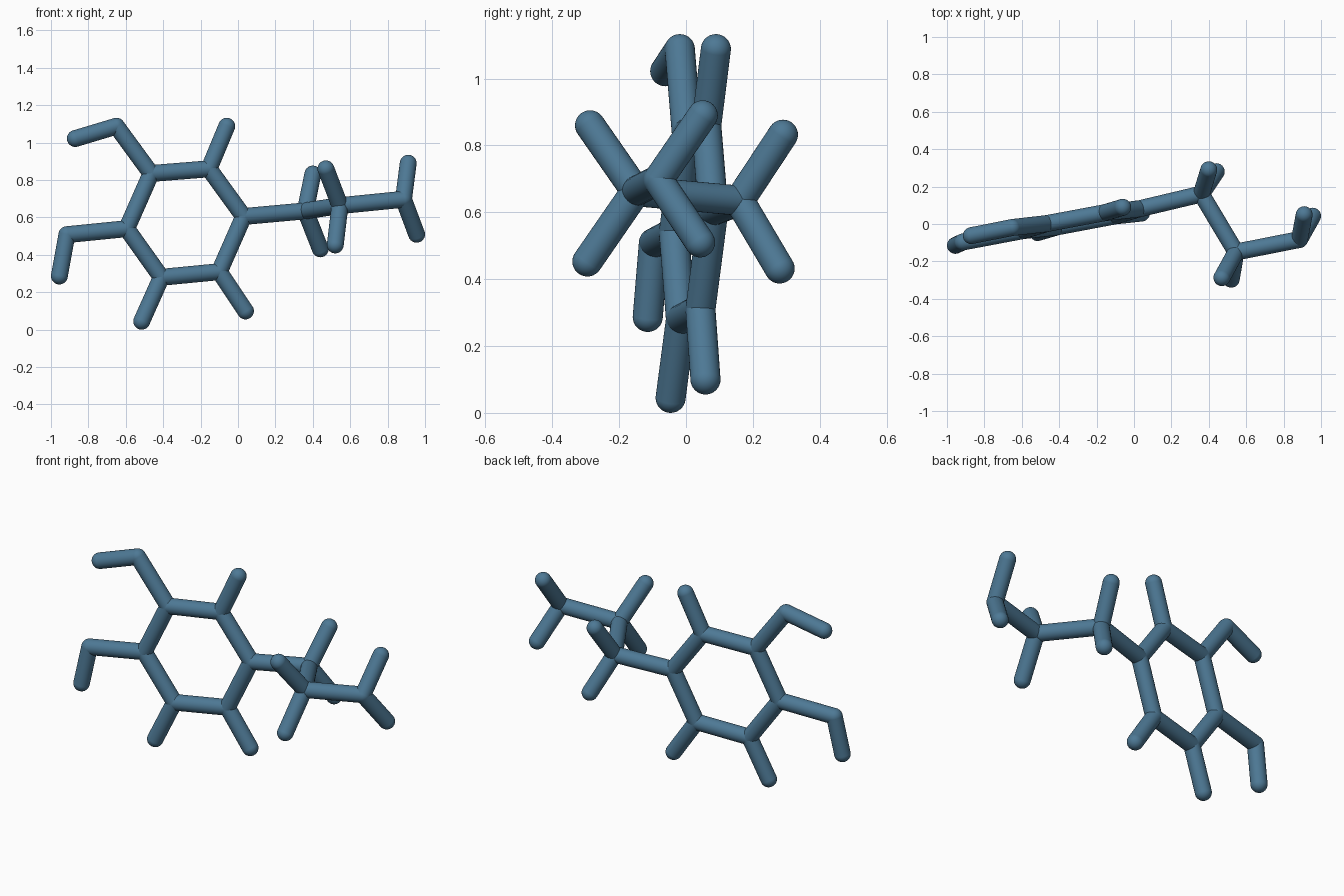
import bpy, bmesh
from mathutils import Vector, Matrix

if "Cube" in bpy.data.objects:
    bpy.data.objects.remove(bpy.data.objects["Cube"])

R = 0.045

mat = bpy.data.materials.new("blue")
mat.diffuse_color = (0.075, 0.19, 0.30, 1)
mat.use_nodes = True
mat.node_tree.nodes["Principled BSDF"].inputs["Base Color"].default_value = mat.diffuse_color


def flat(x, z):
    """Point on the tilted plane of the ring."""
    return (x, 0.046 + 0.183 * x + 0.05 * z, z)


def sticks(name, paths):
    """Round sticks along each path, with a ball at every point."""
    bm = bmesh.new()
    balls = set()
    for path in paths:
        pts = [Vector(p) for p in path]
        for a, b in zip(pts, pts[1:]):
            d = b - a
            turn = d.to_track_quat('Z', 'Y').to_matrix().to_4x4()
            bmesh.ops.create_cone(bm, cap_ends=False, segments=32, radius1=R, radius2=R,
                                  depth=d.length,
                                  matrix=Matrix.Translation((a + b) / 2) @ turn)
        balls.update(tuple(p) for p in pts)
    for p in sorted(balls):
        bmesh.ops.create_uvsphere(bm, u_segments=32, v_segments=16, radius=R,
                                  matrix=Matrix.Translation(p))
    for f in bm.faces:
        f.smooth = True
    me = bpy.data.meshes.new(name)
    bm.to_mesh(me)
    bm.free()
    me.materials.append(mat)
    ob = bpy.data.objects.new(name, me)
    bpy.context.collection.objects.link(ob)


# Six-sided ring
ring = [flat(*p) for p in [(0.03, 0.605), (-0.155, 0.86), (-0.465, 0.835),
                           (-0.595, 0.54), (-0.41, 0.28), (-0.10, 0.31)]]
sticks("ring", [ring + ring[:1]])

# Single stubs on the ring
sticks("ring_stubs", [[ring[1], flat(-0.06, 1.088)],
                      [ring[4], flat(-0.515, 0.045)],
                      [ring[5], flat(0.04, 0.10)]])

# Bent arms on the left of the ring
sticks("upper_bent_arm", [[ring[2], flat(-0.65, 1.088), flat(-0.87, 1.022)]])
sticks("lower_bent_arm", [[ring[3], flat(-0.915, 0.508), flat(-0.955, 0.287)]])

# Zigzag chain on the right
a, b, n = (0.36, 0.16, 0.635), (0.545, -0.15, 0.663), (0.885, -0.083, 0.697)
sticks("chain", [[ring[0], a, b, n]])

# Forked stubs on the chain
sticks("chain_stubs", [
    [(0.40, 0.29, 0.832), a, (0.44, 0.28, 0.432)],
    [(0.47, -0.287, 0.86), b, (0.52, -0.295, 0.453)]])
sticks("end_fork", [[(0.91, 0.05, 0.89), n, (0.955, 0.042, 0.51)]])
